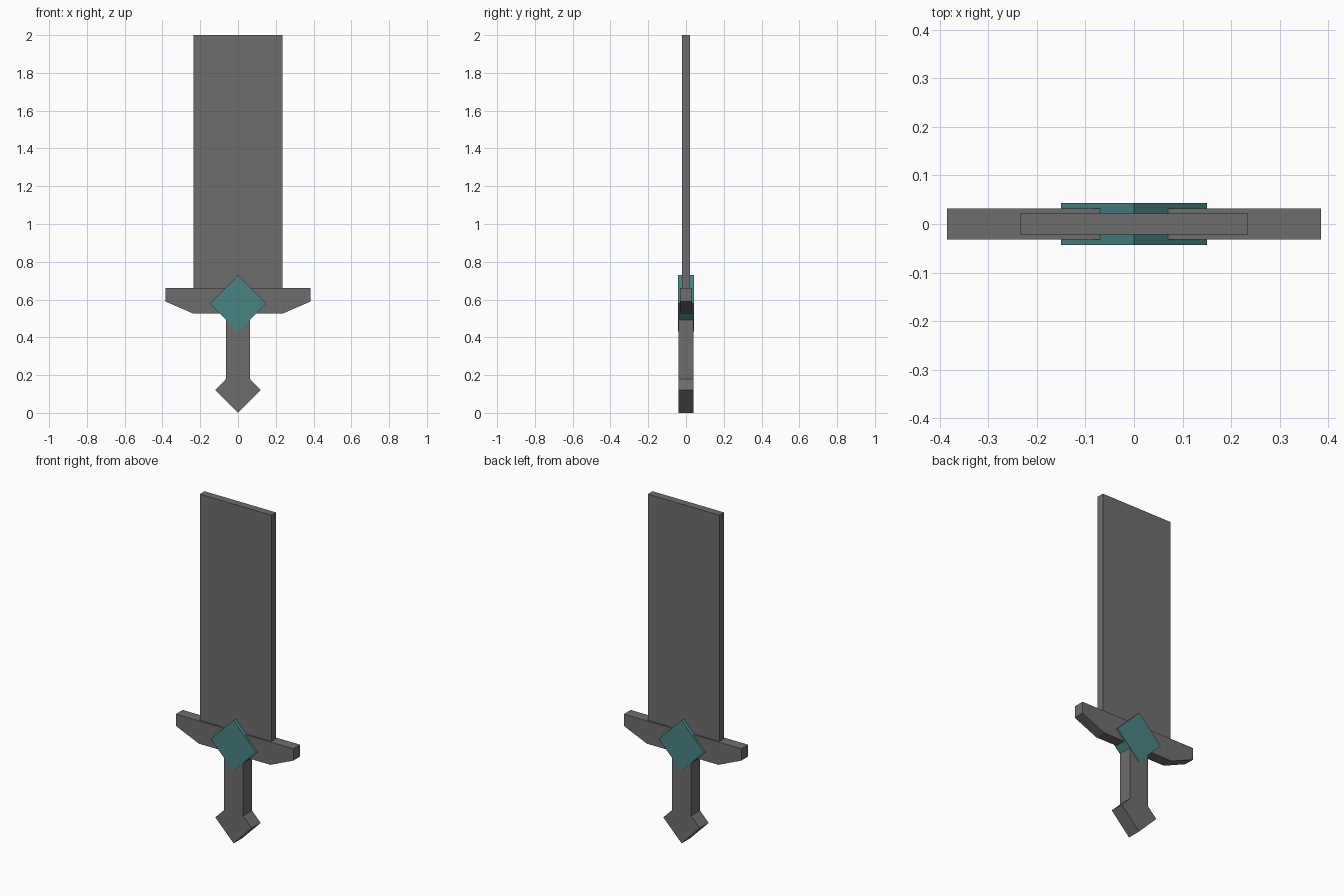
import bpy
import bmesh

cube = bpy.data.objects.get("Cube")
if cube:
    bpy.data.objects.remove(cube, do_unlink=True)


def material(name, color):
    mat = bpy.data.materials.new(name)
    mat.use_nodes = True
    mat.diffuse_color = color
    mat.node_tree.nodes["Principled BSDF"].inputs["Base Color"].default_value = color
    return mat


def prism(name, half_profile, half_depth, mat):
    """Mirror the right-hand (x, z) outline, listed bottom to top, and extrude it along y."""
    outline = half_profile + [(-x, z) for x, z in reversed(half_profile) if x > 0]
    bm = bmesh.new()
    face = bm.faces.new([bm.verts.new((x, -half_depth, z)) for x, z in outline])
    extruded = bmesh.ops.extrude_face_region(bm, geom=[face], use_keep_orig=True)
    verts = [v for v in extruded["geom"] if isinstance(v, bmesh.types.BMVert)]
    bmesh.ops.translate(bm, verts=verts, vec=(0, 2 * half_depth, 0))
    bmesh.ops.recalc_face_normals(bm, faces=bm.faces)
    mesh = bpy.data.meshes.new(name)
    bm.to_mesh(mesh)
    bm.free()
    mesh.materials.append(mat)
    obj = bpy.data.objects.new(name, mesh)
    bpy.context.collection.objects.link(obj)
    return obj


steel = material("dark grey steel", (0.155, 0.155, 0.155, 1))
teal = material("teal gem", (0.065, 0.235, 0.235, 1))

# Wide, square-ended blade
prism("blade", [(0.235, 0.6), (0.235, 2.0)], 0.022, steel)

# Crossguard with tapered undersides
prism("crossguard", [(0.235, 0.525), (0.385, 0.59), (0.385, 0.66)], 0.032, steel)

# Grip and pointed pommel
prism("grip", [(0.063, 0.18), (0.063, 0.56)], 0.041, steel)
prism("pommel", [(0, 0), (0.12, 0.122), (0.063, 0.18)], 0.041, steel)

# Diamond gem running through the guard
prism("gem", [(0, 0.43), (0.15, 0.58), (0, 0.73)], 0.043, teal)
